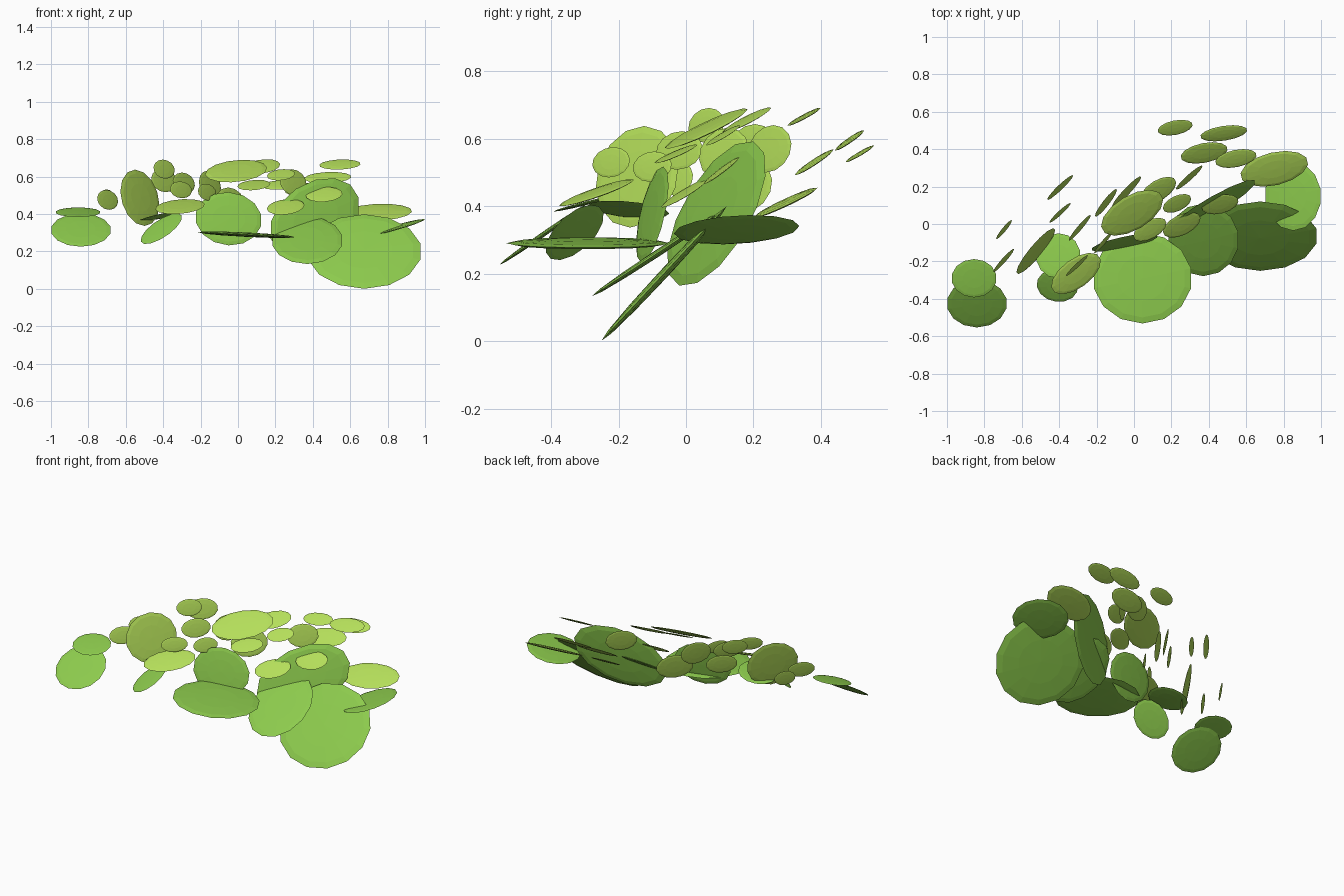
import bpy, bmesh, math
from mathutils import Vector, Matrix


def material(name, rgb):
    m = bpy.data.materials.new(name)
    m.diffuse_color = (*rgb, 1)
    return m


GREEN = material("leaf green", (0.266, 0.597, 0.074))
LIME = material("lime green", (0.456, 0.73, 0.102))


def leaf(name, mat, centre, p, q):
    """Flat faceted lens spanned by the two half-axis vectors p and q."""
    n = p.cross(q).normalized() * 0.045 * max(p.length, q.length)
    bm = bmesh.new()
    bmesh.ops.create_uvsphere(bm, u_segments=14, v_segments=6, radius=1.008)
    bm.transform(Matrix.Translation(centre) @ Matrix((p, q, n)).transposed().to_4x4())
    me = bpy.data.meshes.new(name)
    bm.to_mesh(me)
    bm.free()
    me.materials.append(mat)
    bpy.context.collection.objects.link(bpy.data.objects.new(name, me))


def axes(normal, along, a, b):
    """Half axes of an ellipse lying across the normal."""
    n = Vector(normal).normalized()
    u = Vector(along)
    u = (u - n * u.dot(n)).normalized()
    return u * a, n.cross(u) * b


# Large leaves: centre, normal, long direction, radius along it, radius across
X = (1, 0, 0)
large = [
    ((0.675, -0.065, 0.20), (0, -0.73, 0.68), X, 0.305, 0.27),
    ((0.85, 0.15, 0.33), (-0.28, -0.06, 1), X, 0.155, 0.185),
    ((0.045, -0.29, 0.29), (0.05, 0, 1), X, 0.265, 0.24),
    ((0.37, -0.085, 0.26), (0, -0.55, 0.84), X, 0.19, 0.23),
    ((0.41, 0.09, 0.378), (0.43, -0.87, 0.23), (0.72, 0.49, 0.49), 0.30, 0.185),
    ((-0.05, -0.10, 0.375), (0.2, -0.95, 0.22), X, 0.18, 0.145),
    ((-0.84, -0.425, 0.315), (0, -0.57, 0.82), X, 0.16, 0.155),
    ((-0.855, -0.29, 0.41), (0, -0.25, 1), X, 0.12, 0.105),
    ((-0.405, -0.17, 0.39), (-0.2, 0.1, 1), X, 0.12, 0.12),
    ((-0.41, -0.33, 0.322), (-0.45, -0.48, 0.75), (0.785, 0.19, 0.59), 0.13, 0.096),
]
for i, (c, n, u, a, b) in enumerate(large):
    leaf(f"large_leaf_{i + 1}", GREEN, c, *axes(n, u, a, b))

# Small flat leaves: centre and half extents on x, y, z
flat = [
    ((-0.31, -0.265, 0.44), (0.132, 0.11, 0.04)),
    ((-0.01, 0.06, 0.63), (0.165, 0.122, 0.06)),
    ((0.13, 0.18, 0.655), (0.095, 0.072, 0.038)),
    ((0.085, -0.03, 0.555), (0.088, 0.063, 0.028)),
    ((0.23, 0.11, 0.61), (0.075, 0.05, 0.03)),
    ((0.255, -0.005, 0.438), (0.10, 0.068, 0.042)),
    ((0.46, 0.105, 0.505), (0.098, 0.053, 0.04)),
    ((0.22, 0.515, 0.555), (0.093, 0.042, 0.025)),
    ((0.48, 0.485, 0.595), (0.125, 0.043, 0.03)),
    ((0.375, 0.38, 0.53), (0.125, 0.057, 0.038)),
    ((0.545, 0.35, 0.665), (0.11, 0.05, 0.027)),
    ((0.75, 0.295, 0.41), (0.18, 0.095, 0.045)),
]
for i, (c, (ex, ey, ez)) in enumerate(flat):
    # outline seen from above: an ellipse turned to fill its x and y extents
    ratio = min(0.5, 0.9 * ey / ex)
    a2 = (ex * ex + ey * ey) / (1 + ratio ** 2)
    b2 = a2 * ratio ** 2
    turn = math.acos(math.sqrt(min(1, max(0, (ex * ex - b2) / (a2 - b2)))))
    a, b, co, si = math.sqrt(a2), math.sqrt(b2), math.cos(turn), math.sin(turn)
    # slope: rises to the back and falls a little to the right
    sx = -0.6 * (a2 - b2) * co * si / (ex * ex)
    za, zb = a * (sx * co + si), b * (-sx * si + co)
    k = ez / math.hypot(za, zb)
    leaf(f"small_flat_leaf_{i + 1}", LIME, c,
         Vector((a * co, a * si, za * k)), Vector((-b * si, b * co, zb * k)))

# Small upright leaves: centre and half extents on x, y, z
upright = [
    ((-0.697, -0.195, 0.476), (0.055, 0.062, 0.053)),
    ((-0.525, -0.145, 0.487), (0.10, 0.12, 0.15)),
    ((-0.395, 0.195, 0.58), (0.068, 0.065, 0.063)),
    ((-0.395, 0.06, 0.64), (0.056, 0.052, 0.051)),
    ((-0.29, -0.02, 0.565), (0.058, 0.068, 0.057)),
    ((-0.695, -0.03, 0.482), (0.041, 0.05, 0.05)),
    ((-0.305, -0.222, 0.53), (0.058, 0.055, 0.045)),
    ((-0.15, 0.113, 0.555), (0.057, 0.073, 0.077)),
    ((-0.04, 0.172, 0.46), (0.077, 0.082, 0.082)),
    ((-0.165, -0.10, 0.517), (0.048, 0.057, 0.045)),
    ((0.295, 0.248, 0.57), (0.07, 0.063, 0.07)),
]
for i, (c, (ex, ey, ez)) in enumerate(upright):
    h = math.hypot(ex, ey)
    leaf(f"small_upright_leaf_{i + 1}", LIME, c,
         *axes((ey / h, -ex / h, 0.22), (ex, ey, 0), h, ez * 1.02))
